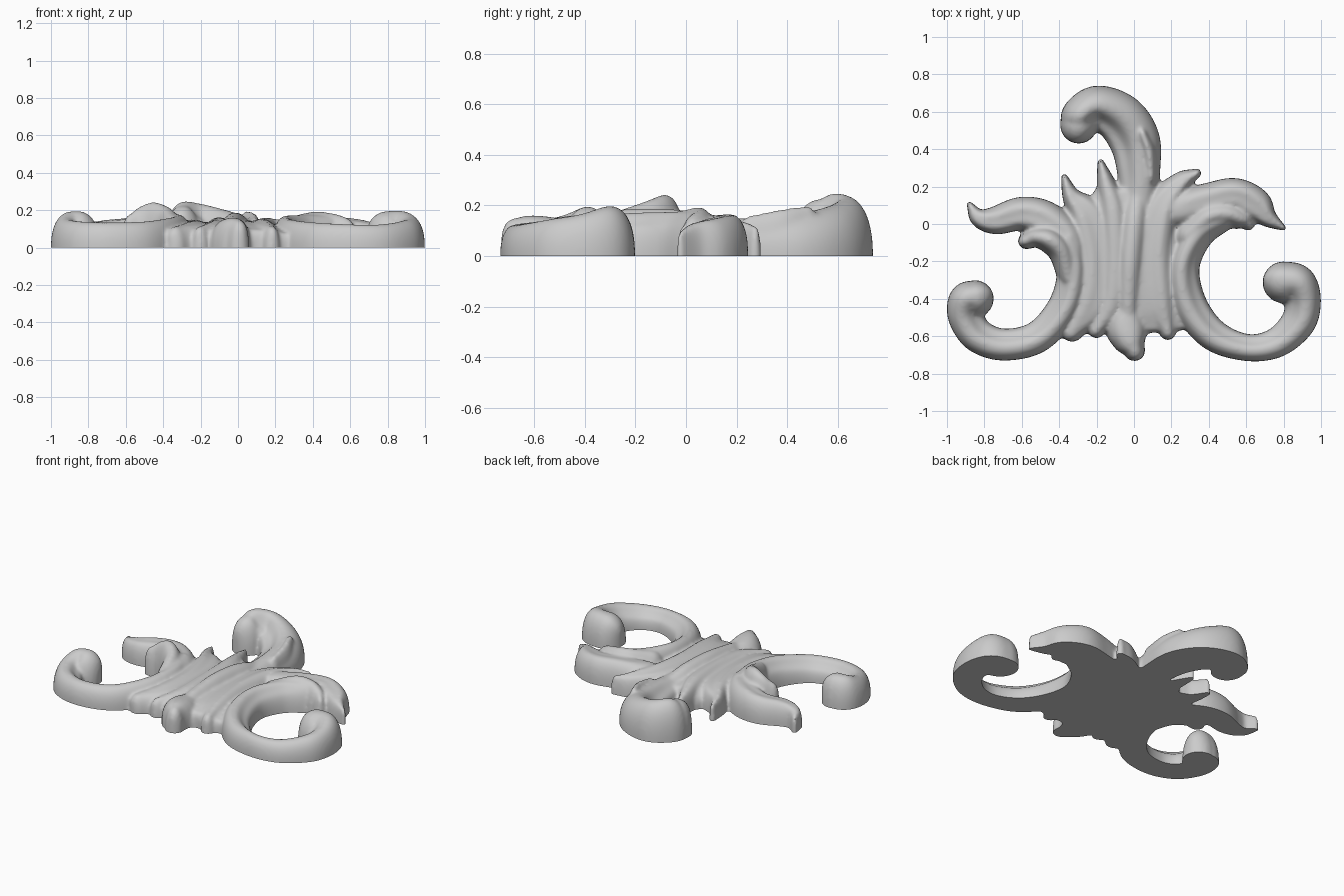
import bpy, bmesh, math
from mathutils import Vector

if "Cube" in bpy.data.objects:
    bpy.data.objects.remove(bpy.data.objects["Cube"])

FLOOR = -0.05      # strokes run below ground, then get trimmed flat at z = 0
bm = bmesh.new()


def spline(pts, n=10):
    """Catmull-Rom through (x, y, half width, height) points."""
    p = [Vector(q) for q in pts]
    p = [2 * p[0] - p[1]] + p + [2 * p[-1] - p[-2]]
    out = []
    for i in range(1, len(p) - 2):
        a, b, c, d = p[i - 1:i + 3]
        for k in range(n):
            t = k / n
            out.append(0.5 * (2 * b + (c - a) * t + (2 * a - 5 * b + 4 * c - d) * t * t
                              + (3 * b - a - 3 * c + d) * t ** 3))
    return out + [p[-2]]


def stroke(pts, tilt=0.0, groove=0.0, at=0.0, power=2.5, cap=1.0):
    """Carved band: domed section, rounded ends; tilt > 0 raises the left side.
    The groove runs at section position 'at' and fades out at both ends."""
    path = spline(pts)
    rows = []
    for i, q in enumerate(path):
        d = path[min(i + 1, len(path) - 1)] - path[max(i - 1, 0)]
        g = groove * math.sin(math.pi * i / (len(path) - 1)) ** 0.6 if 0 < i < len(path) - 1 else 0
        rows.append((Vector((q[0], q[1])), Vector((d[0], d[1])).normalized(), q[2], q[3], g))

    def end(row, sign):
        c, d, w, h, g = row
        return [(c + d * sign * w * cap * math.sin(a), d, w * math.cos(a),
                 h * (0.45 + 0.55 * math.cos(a)), 0)
                for a in [math.radians(v) for v in (18, 36, 52, 66, 78, 86)]]

    rows = end(rows[0], -1)[::-1] + rows + end(rows[-1], 1)
    rings = []
    for c, d, w, h, g in rows:
        n = Vector((-d.y, d.x))
        ring = [bm.verts.new((*(c + n * w), FLOOR))]
        for k in range(25):
            a = math.pi * k / 24
            u = math.copysign(abs(math.cos(a)) ** (2 / power), math.cos(a))
            z = h * max(math.sin(a), 0) ** (2 / power) * (1 + tilt * u)
            z *= 1 - g * math.exp(-((u - at) / 0.32) ** 2)
            ring.append(bm.verts.new((*(c + n * w * u), z)))
        ring.append(bm.verts.new((*(c - n * w), FLOOR)))
        rings.append(ring)
    m = len(rings[0])
    for r, s in zip(rings, rings[1:]):
        for k in range(m):
            bm.faces.new((r[k], r[(k + 1) % m], s[(k + 1) % m], s[k]))
    bm.faces.new(rings[0][::-1])
    bm.faces.new(rings[-1])


# body base under the ribs
stroke([(-.01, .17, .20, .115), (-.02, 0, .27, .14), (-.02, -.25, .30, .14),
        (-.02, -.45, .31, .125), (-.02, -.55, .33, .10)], cap=.1, power=3)
# left ribs ending in pointed leaf tips
stroke([(-.372, .25, .018, .11), (-.335, .15, .05, .135), (-.25, .03, .11, .155),
        (-.2, -.2, .12, .155), (-.23, -.42, .11, .145), (-.33, -.57, .06, .115)],
       power=2.2, groove=.12, at=.2)
stroke([(-.178, .33, .018, .11), (-.15, .22, .05, .135), (-.11, .06, .08, .16),
        (-.1, -.2, .08, .16), (-.12, -.42, .08, .145), (-.2, -.565, .045, .115)], power=2.2)
# central rib and bottom leaf
stroke([(.02, .14, .08, .145), (.0, 0, .09, .18), (-.02, -.2, .09, .188),
        (-.03, -.4, .08, .165), (-.03, -.5, .07, .145)], power=2)
stroke([(-.03, -.42, .07, .135), (-.04, -.54, .112, .155), (-.022, -.62, .095, .16),
        (.002, -.675, .058, .15)], power=2.3)
# right ribs
stroke([(.335, .272, .025, .12), (.25, .22, .06, .145), (.15, .08, .1, .165),
        (.11, -.15, .11, .165), (.13, -.4, .1, .15), (.18, -.575, .045, .115)],
       power=2.2, groove=.12, at=-.2)

# top plume curling to the left: crest outside, hollow inside, rolled end
stroke([(.025, .1, .1, .14), (.025, .28, .115, .155), (.005, .44, .135, .17),
        (-.07, .56, .135, .2), (-.19, .62, .12, .235), (-.275, .58, .11, .25),
        (-.295, .53, .1, .225)], groove=.3, at=.55, power=2.3)
# small leaf lying on the plume
stroke([(.09, .25, .04, .16), (.08, .38, .05, .185), (.045, .485, .04, .2)], power=2)

# left C-scroll with rolled end
stroke([(-.36, -.07, .075, .18), (-.33, -.25, .08, .175), (-.375, -.44, .085, .16),
        (-.51, -.6, .085, .14), (-.69, -.645, .085, .135), (-.83, -.6, .09, .14),
        (-.897, -.5, .095, .155), (-.89, -.42, .105, .19), (-.85, -.4, .1, .195)],
       tilt=.08, power=2.3, groove=.2, at=-.5)
# left upper leaf and its curled inner lobe
stroke([(-.88, .105, .015, .1), (-.83, .035, .05, .13), (-.74, .02, .075, .15),
        (-.6, .055, .09, .165), (-.47, .02, .1, .18), (-.36, -.09, .1, .18),
        (-.31, -.26, .06, .16)], groove=.08, at=-.1)
stroke([(-.575, -.09, .045, .18), (-.52, -.07, .06, .222), (-.45, -.085, .072, .243),
        (-.385, -.15, .072, .22), (-.35, -.28, .06, .175)], power=2.2)

# right C-scroll with rolled end
stroke([(.48, .03, .065, .17), (.35, -.06, .075, .175), (.27, -.23, .08, .17),
        (.3, -.43, .09, .15), (.42, -.59, .085, .135), (.6, -.66, .072, .125),
        (.76, -.635, .08, .125), (.875, -.53, .092, .145), (.902, -.42, .097, .165),
        (.868, -.33, .112, .195), (.8, -.312, .112, .195)],
       tilt=-.08, power=2.3, groove=.2, at=.5)
# right upper leaf drooping to a point, with a rolled inner lobe
stroke([(.24, .08, .1, .155), (.4, .13, .09, .17), (.54, .155, .09, .17),
        (.65, .1, .09, .155), (.72, .03, .05, .135), (.8, -.022, .014, .1)],
       groove=.08, at=-.1)
stroke([(.3, -.05, .08, .17), (.4, .04, .08, .192), (.5, .055, .075, .185),
        (.58, .025, .06, .16), (.61, 0, .035, .13)], power=2)

# fuse the strokes into one carved piece
bmesh.ops.recalc_face_normals(bm, faces=bm.faces)
rough = bpy.data.meshes.new("carving_strokes")
bm.to_mesh(rough)
bm.free()
ornament = bpy.data.objects.new("acanthus_scroll_ornament", rough)
bpy.context.collection.objects.link(ornament)
remesh = ornament.modifiers.new("fuse", 'REMESH')
remesh.mode = 'VOXEL'
remesh.voxel_size = 0.0105
soft = ornament.modifiers.new("soften", 'SMOOTH')
soft.factor = 0.5
soft.iterations = 9
fused = bpy.data.meshes.new_from_object(
    ornament.evaluated_get(bpy.context.evaluated_depsgraph_get()))
ornament.modifiers.clear()

# trim the back flat on the ground
bm = bmesh.new()
bm.from_mesh(fused)
cut = bmesh.ops.bisect_plane(bm, geom=bm.verts[:] + bm.edges[:] + bm.faces[:],
                             plane_co=(0, 0, 0), plane_no=(0, 0, 1), clear_inner=True)
rim = [e for e in cut["geom_cut"] if isinstance(e, bmesh.types.BMEdge)]
bmesh.ops.holes_fill(bm, edges=rim, sides=0)
bm.to_mesh(fused)
bm.free()
ornament.data = fused
bpy.data.meshes.remove(rough)

bpy.context.view_layer.objects.active = ornament
ornament.select_set(True)
bpy.ops.object.shade_smooth_by_angle(angle=math.radians(50))
